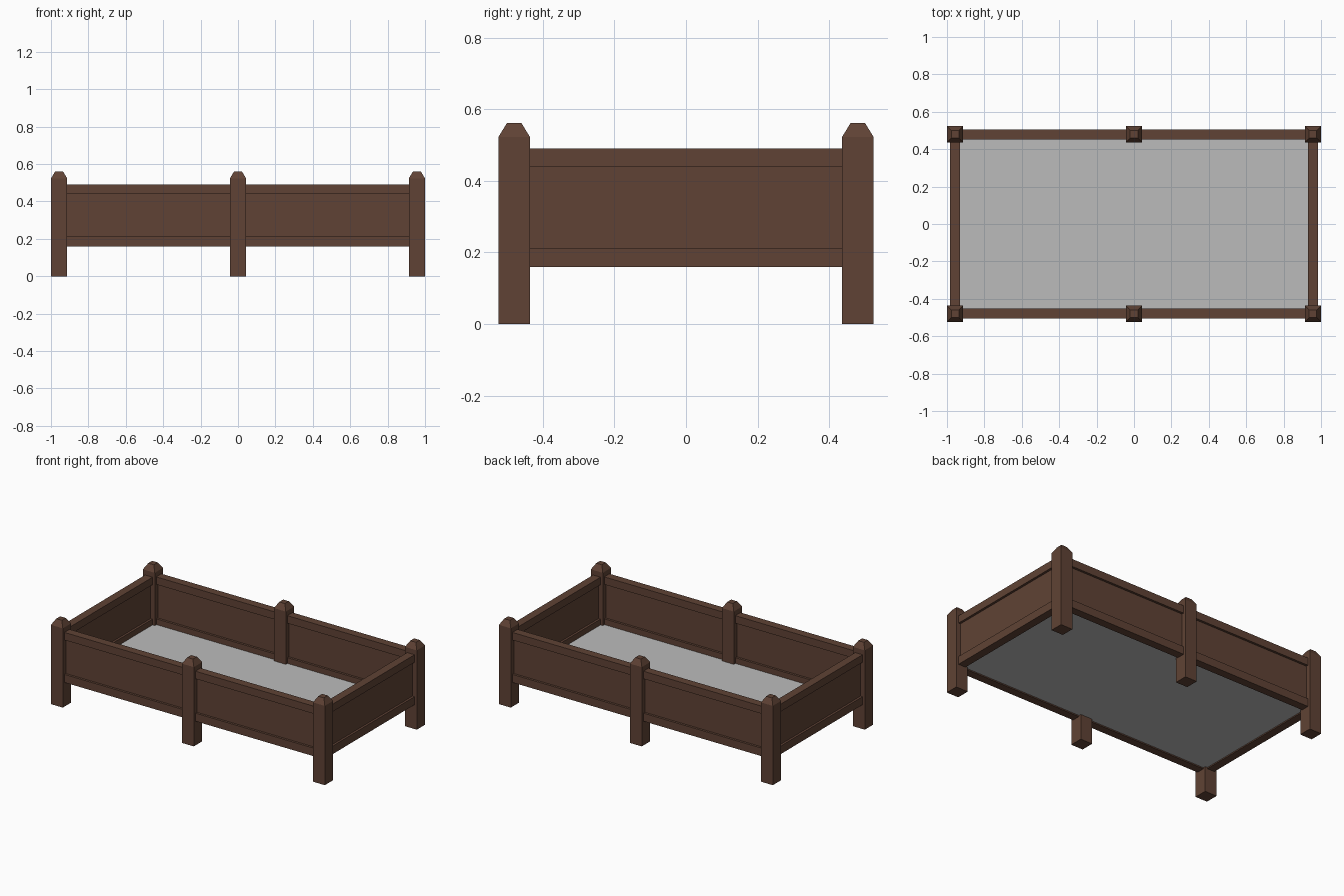
import bpy, bmesh
from mathutils import Vector

if "Cube" in bpy.data.objects:
    bpy.data.objects.remove(bpy.data.objects["Cube"])


def material(name, color):
    m = bpy.data.materials.new(name)
    m.diffuse_color = (*color, 1)
    m.use_nodes = True
    m.node_tree.nodes["Principled BSDF"].inputs["Base Color"].default_value = m.diffuse_color
    return m


wood = material("brown wood", (0.116, 0.055, 0.035))
grey = material("grey base", (0.5, 0.5, 0.5))


def box(name, lo, hi, mat, taper=None):
    """Box from corner to corner; taper = (cap height, top scale)."""
    bm = bmesh.new()
    bmesh.ops.create_cube(bm, size=1)
    lo, hi = Vector(lo), Vector(hi)
    mid, size = (lo + hi) / 2, hi - lo
    for v in bm.verts:
        v.co = Vector((v.co.x * size.x, v.co.y * size.y, v.co.z * size.z)) + mid
    if taper:
        bm.normal_update()
        top = [f for f in bm.faces if f.normal.z > 0.9]
        ext = bmesh.ops.extrude_face_region(bm, geom=top)["geom"]
        bmesh.ops.delete(bm, geom=top, context="FACES_ONLY")
        for v in (g for g in ext if isinstance(g, bmesh.types.BMVert)):
            v.co.x = mid.x + (v.co.x - mid.x) * taper[1]
            v.co.y = mid.y + (v.co.y - mid.y) * taper[1]
            v.co.z += taper[0]
    bmesh.ops.recalc_face_normals(bm, faces=bm.faces)
    me = bpy.data.meshes.new(name)
    bm.to_mesh(me)
    bm.free()
    me.materials.append(mat)
    ob = bpy.data.objects.new(name, me)
    bpy.context.collection.objects.link(ob)
    return ob


PX, PY, H = 0.9565, 0.4795, 0.0435   # post centres and half width
RAIL, PANEL = 0.027, 0.012           # half thicknesses

# Posts with tapered caps
for y in (-PY, PY):
    for x in (-PX, 0, PX):
        box("post", (x - H, y - H, 0), (x + H, y + H, 0.523), wood, (0.038, 0.47))

# Wall layers: bottom rail, recessed panel, top rail
layers = (("bottom_rail", RAIL, 0.16, 0.213),
          ("panel", PANEL, 0.213, 0.44),
          ("top_rail", RAIL, 0.44, 0.49))
for name, t, z0, z1 in layers:
    for s in (-1, 1):
        # Long walls, one section each side of the middle post
        xa, xb = sorted((s * H, s * (PX - H)))
        for y in (-PY, PY):
            box("long_" + name, (xa, y - t, z0), (xb, y + t, z1), wood)
        # End walls
        box("end_" + name, (s * PX - t, -PY + H, z0), (s * PX + t, PY - H, z1), wood)

# Floor plate inside the frame
box("floor", (-PX + RAIL, -PY + RAIL, 0.168), (PX - RAIL, PY - RAIL, 0.175), grey)
